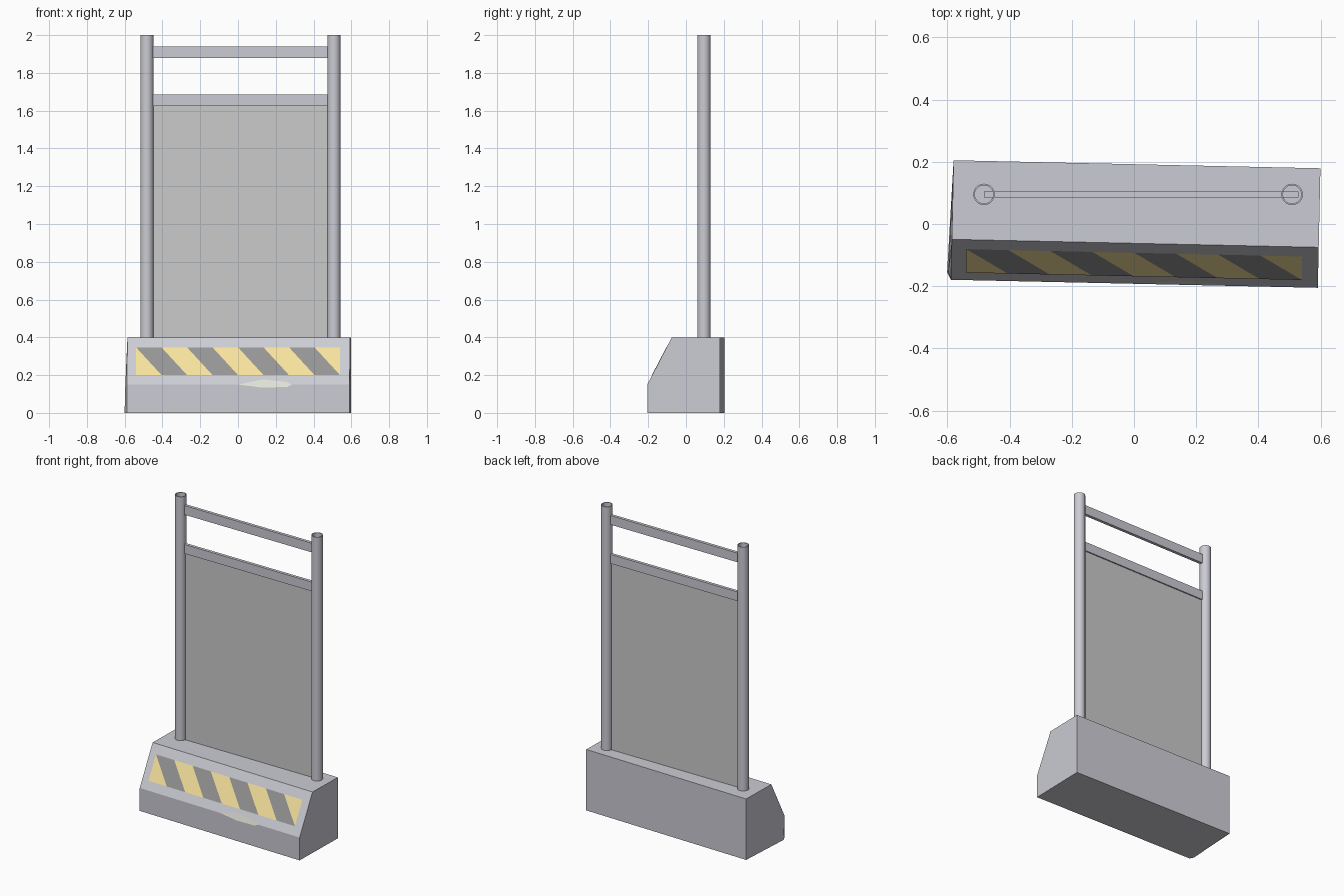
import bpy, bmesh, math

if "Cube" in bpy.data.objects:
    bpy.data.objects.remove(bpy.data.objects["Cube"])

YAW = math.radians(-1.25)          # the base sits slightly turned under the posts
POST_Y = 0.095
POST_X = (-0.482, 0.508)
POST_R = 0.0345


def material(name, rgb):
    m = bpy.data.materials.new(name)
    m.diffuse_color = (*rgb, 1)
    m.use_nodes = True
    m.node_tree.nodes["Principled BSDF"].inputs["Base Color"].default_value = m.diffuse_color
    return m


def mesh_object(name, verts, faces, mats=(), slots=None):
    me = bpy.data.meshes.new(name)
    me.from_pydata(verts, [], faces)
    for m in mats:
        me.materials.append(m)
    if slots:
        me.polygons.foreach_set("material_index", slots)
    me.update()
    ob = bpy.data.objects.new(name, me)
    bpy.context.collection.objects.link(ob)
    return ob


def box(name, x0, x1, y0, y1, z0, z1, mat=None):
    v = [(x, y, z) for x in (x0, x1) for y in (y0, y1) for z in (z0, z1)]
    f = [(0, 1, 3, 2), (4, 6, 7, 5), (0, 4, 5, 1), (2, 3, 7, 6), (0, 2, 6, 4), (1, 5, 7, 3)]
    return mesh_object(name, v, f, [mat] if mat else [])


def slope_y(z):
    return -0.192 + (z - 0.15) * 0.52


grey = material("concrete", (0.6, 0.6, 0.66))
chip = material("broken_concrete", (0.76, 0.77, 0.69))
yellow = material("warning_yellow", (0.93, 0.76, 0.34))
black = material("warning_black", (0.3, 0.3, 0.3))
sheet = material("panel_grey", (0.7, 0.7, 0.69))

# Concrete base: sloped front, flared left foot corner, chipped front edge
XL, XR, YB, YF = -0.584, 0.595, 0.192, -0.192
verts = [
    (XL, YB, 0), (XL, YB, 0.4), (XL, slope_y(0.4), 0.4), (XL, YF, 0.15), (XL, YF, 0),   # left 0-4
    (-0.597, -0.168, 0), (-0.593, -0.166, 0.15),                                       # flare 5-6
    (XR, YB, 0), (XR, YB, 0.4), (XR, slope_y(0.4), 0.4), (XR, YF, 0.15), (XR, YF, 0),   # right 7-11
    (0.005, YF, 0.15), (0.135, slope_y(0.178), 0.178), (0.265, slope_y(0.163), 0.163),  # chip 12-14
    (0.29, YF, 0.15), (0.265, YF, 0.137), (0.13, YF, 0.134),                           # chip 15-17
]
faces = [
    (0, 1, 8, 7), (1, 2, 9, 8), (7, 8, 9, 10, 11), (0, 7, 11, 4, 5),
    (2, 3, 12, 13, 14, 15, 10, 9), (3, 4, 11, 10, 15, 16, 17, 12),
    (12, 17, 16, 15, 14, 13),
    (3, 6, 5, 4), (2, 6, 3), (0, 5, 6), (0, 6, 1), (1, 6, 2),
]
base = mesh_object("concrete_base", verts, faces, [grey, chip],
                   [1 if i == 6 else 0 for i in range(len(faces))])
bm = bmesh.new()
bm.from_mesh(base.data)
bmesh.ops.recalc_face_normals(bm, faces=bm.faces)
bm.to_mesh(base.data)
bm.free()
base.rotation_euler.z = YAW

# Hazard stripes on the slope
x0, w, zb, zt = -0.537, 0.135, 0.2, 0.345


def on_slope(k, z):
    return (x0 + k * w, slope_y(z) - 0.002, z + 0.001)


polys = [[on_slope(0, zb), on_slope(1, zb), on_slope(0, zt)]]
for k in range(7):
    polys.append([on_slope(k + 1, zb), on_slope(k + 2, zb), on_slope(k + 1, zt), on_slope(k, zt)])
polys.append([on_slope(8, zb), on_slope(8, zt), on_slope(7, zt)])
sv, sf = [], []
for p in polys:
    sf.append(tuple(range(len(sv), len(sv) + len(p))))
    sv += p
stripes = mesh_object("hazard_stripes", sv, sf, [yellow, black], [i % 2 for i in range(len(sf))])
stripes.rotation_euler.z = YAW

# Hollow posts
SEG = 20
for name, px in zip(("left_post", "right_post"), POST_X):
    rings = [(POST_R, 0.39), (POST_R, 2.0), (POST_R - 0.005, 2.0), (POST_R - 0.005, 0.39)]
    pv = [(r * math.cos(2 * math.pi * i / SEG), r * math.sin(2 * math.pi * i / SEG), z)
          for r, z in rings for i in range(SEG)]
    pf = [(a * SEG + i, a * SEG + (i + 1) % SEG,
           (a + 1) % 4 * SEG + (i + 1) % SEG, (a + 1) % 4 * SEG + i)
          for a in range(4) for i in range(SEG)]
    post = mesh_object(name, pv, pf, [grey])
    post.location = (px, POST_Y, 0)
    bpy.ops.object.select_all(action='DESELECT')
    post.select_set(True)
    bpy.context.view_layer.objects.active = post
    bpy.ops.object.shade_smooth_by_angle(angle=math.radians(40))

# Cross rails and infill panel
for name, z in (("upper_rail", 1.88), ("lower_rail", 1.625)):
    box(name, POST_X[0], POST_X[1] + 0.02, POST_Y - 0.01, POST_Y + 0.01, z, z + 0.06, grey)
box("infill_panel", POST_X[0] + 0.03, POST_X[1] - 0.03, POST_Y - 0.002, POST_Y + 0.002, 0.39, 1.63, sheet)
